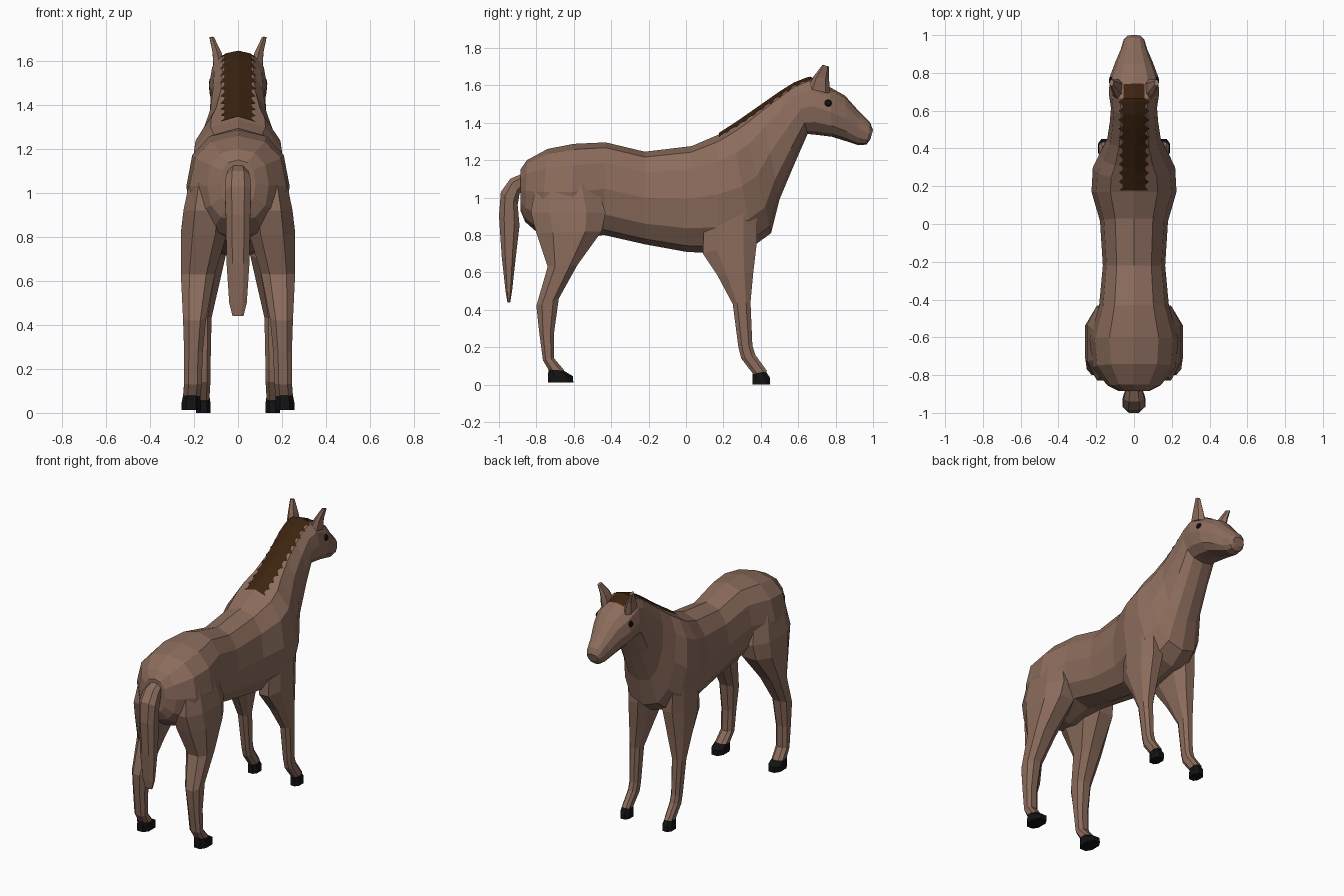
import bpy, bmesh, math
from mathutils import Vector
from mathutils.bvhtree import BVHTree


def material(name, col):
    m = bpy.data.materials.new(name)
    m.diffuse_color = (*col, 1)
    return m


COAT = material("brown coat", (0.26, 0.15, 0.108))
HAIR = material("dark brown mane", (0.045, 0.017, 0.005))
BLACK = material("black hoof", (0.006, 0.006, 0.006))


def finish(bm, name, mat):
    bmesh.ops.recalc_face_normals(bm, faces=bm.faces)
    me = bpy.data.meshes.new(name)
    bm.to_mesh(me)
    bm.free()
    me.materials.append(mat)
    ob = bpy.data.objects.new(name, me)
    bpy.context.collection.objects.link(ob)
    return ob


def loft(name, rings, mat, n=8, power=0.8, side=1):
    """Rings are (point a, point b, x inner, x outer); a and b are (y, z)."""
    bm = bmesh.new()
    loops = []
    for a, b, xi, xo in rings:
        loop = []
        for i in range(n):
            t = 2 * math.pi * (i + 0.5 * (n == 8)) / n
            c, s = math.cos(t), math.sin(t)
            u = math.copysign(abs(c) ** power, c) / (0.94 if n == 8 else 1)
            v = math.copysign(abs(s) ** power, s) / (0.94 if n == 8 else 1)
            k = (1 + u) / 2
            loop.append(bm.verts.new((side * ((xi + xo) / 2 + v * (xo - xi) / 2),
                                      b[0] + (a[0] - b[0]) * k,
                                      b[1] + (a[1] - b[1]) * k)))
        loops.append(loop)
    for p, q in zip(loops, loops[1:]):
        for i in range(n):
            j = (i + 1) % n
            bm.faces.new((p[i], p[j], q[j], q[i]))
    bm.faces.new(loops[0])
    bm.faces.new(loops[-1])
    return finish(bm, name, mat)


# body, neck and head: top y, top z, bottom y, bottom z, half width
trunk = [
    (-0.885, 1.15, -0.885, 0.93, 0.08), (-0.85, 1.20, -0.86, 0.87, 0.14),
    (-0.74, 1.26, -0.78, 0.80, 0.22), (-0.60, 1.287, -0.62, 0.77, 0.235),
    (-0.43, 1.295, -0.44, 0.80, 0.185), (-0.22, 1.245, -0.22, 0.75, 0.165),
    (0.03, 1.275, 0.0, 0.71, 0.18), (0.17, 1.335, 0.17, 0.70, 0.225),
    (0.24, 1.38, 0.36, 0.74, 0.218), (0.30, 1.42, 0.455, 0.81, 0.18),
    (0.40, 1.49, 0.50, 0.99, 0.142), (0.50, 1.56, 0.58, 1.18, 0.128),
    (0.58, 1.61, 0.65, 1.34, 0.122), (0.66, 1.642, 0.70, 1.335, 0.132),
    (0.77, 1.59, 0.78, 1.325, 0.13), (0.85, 1.545, 0.86, 1.30, 0.10),
    (0.93, 1.455, 0.92, 1.28, 0.07), (0.985, 1.40, 0.965, 1.283, 0.055),
    (1.0, 1.36, 0.985, 1.31, 0.04)]
body = loft("body", [((a, b), (c, d), -w, w) for a, b, c, d, w in trunk],
            COAT, n=12, power=0.85)

# tail
tail = [((-0.87, 1.13), (-0.86, 1.06), 0.04), ((-0.94, 1.10), (-0.89, 1.02), 0.055),
        ((-0.99, 1.03), (-0.90, 0.96), 0.06), ((-1.0, 0.90), (-0.89, 0.85), 0.055),
        ((-0.985, 0.68), (-0.91, 0.68), 0.052), ((-0.965, 0.50), (-0.93, 0.50), 0.04),
        ((-0.955, 0.44), (-0.94, 0.44), 0.025)]
loft("tail", [(a, b, -w, w) for a, b, w in tail], COAT)

# legs: back point, front point, inner x, outer x, listed downwards
hind = [((-0.80, 1.08), (-0.48, 1.08), 0.05, 0.215),
        ((-0.83, 0.92), (-0.43, 0.92), 0.04, 0.248),
        ((-0.80, 0.81), (-0.45, 0.82), 0.05, 0.26),
        ((-0.74, 0.63), (-0.58, 0.64), 0.105, 0.26),
        ((-0.80, 0.42), (-0.68, 0.46), 0.145, 0.25),
        ((-0.785, 0.28), (-0.705, 0.28), 0.16, 0.245),
        ((-0.765, 0.13), (-0.705, 0.14), 0.165, 0.245),
        ((-0.73, 0.07), (-0.65, 0.075), 0.17, 0.25)]
fore = [((0.10, 0.95), (0.38, 0.95), 0.06, 0.20),
        ((0.09, 0.70), (0.38, 0.77), 0.055, 0.20),
        ((0.17, 0.58), (0.36, 0.60), 0.085, 0.20),
        ((0.25, 0.43), (0.345, 0.44), 0.12, 0.195),
        ((0.28, 0.20), (0.355, 0.21), 0.125, 0.185),
        ((0.295, 0.14), (0.37, 0.16), 0.125, 0.185),
        ((0.36, 0.055), (0.435, 0.07), 0.13, 0.185)]
hind_hoof = [((-0.735, 0.08), (-0.655, 0.075), 0.172, 0.25),
             ((-0.738, 0.05), (-0.605, 0.045), 0.168, 0.256),
             ((-0.738, 0.012), (-0.602, 0.012), 0.168, 0.256)]
fore_hoof = [((0.355, 0.055), (0.425, 0.072), 0.128, 0.188),
             ((0.355, 0.035), (0.45, 0.035), 0.124, 0.19),
             ((0.355, 0.0), (0.45, 0.0), 0.124, 0.19)]
# ears lean outwards from the poll
ear = [((0.65, 1.585), (0.77, 1.555), 0.05, 0.115),
       ((0.68, 1.645), (0.765, 1.635), 0.075, 0.118),
       ((0.73, 1.71), (0.765, 1.70), 0.108, 0.13)]
# eyes are thin discs on the cheeks
eye = [((0.742, 1.502), (0.778, 1.502), 0.0, 0.0)]

tree = BVHTree.FromObject(body, bpy.context.evaluated_depsgraph_get())
for side, label in ((1, "right"), (-1, "left")):
    loft(label + "_hind_leg", hind, COAT, side=side)
    loft(label + "_fore_leg", fore, COAT, side=side)
    loft(label + "_hind_hoof", hind_hoof, BLACK, side=side)
    loft(label + "_fore_hoof", fore_hoof, BLACK, side=side)
    loft(label + "_ear", ear, COAT, n=6, side=side)
    hit, normal, _, _ = tree.ray_cast(Vector((side, 0.76, 1.505)), Vector((-side, 0, 0)))
    bm = bmesh.new()
    bmesh.ops.create_cone(bm, cap_ends=True, segments=8, radius1=0.02,
                          radius2=0.015, depth=0.009)
    disc = finish(bm, label + "_eye", BLACK)
    disc.rotation_euler = normal.to_track_quat('Z', 'Y').to_euler()
    disc.location = hit + normal * 0.004

# mane: strip draped on the crest with jagged edges
bm = bmesh.new()
rows = []
count = 36
for i in range(count + 1):
    y = 0.18 + 0.56 * i / count
    w = 0.055 if y > 0.65 else (0.078 if i % 3 == 0 else 0.06)
    row = []
    for j in range(9):
        p = Vector((w * (j - 4) / 4, y, 3))
        hit, normal, _, _ = tree.ray_cast(p, Vector((0, 0, -1)))
        row.append(bm.verts.new(hit + normal * 0.006))
    rows.append(row)
for p, q in zip(rows, rows[1:]):
    for j in range(8):
        bm.faces.new((p[j], p[j + 1], q[j + 1], q[j]))
finish(bm, "mane", HAIR)
